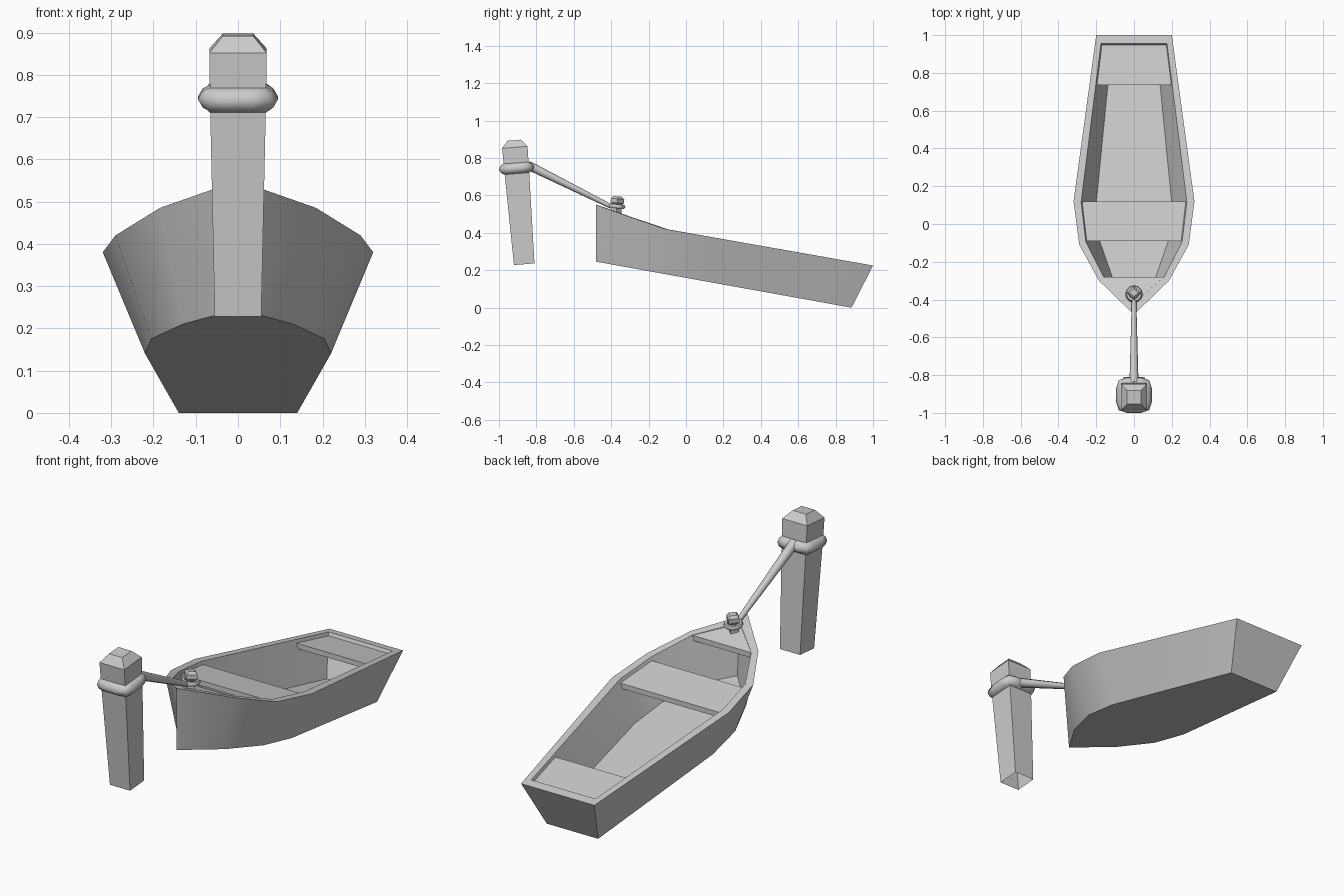
import bpy, bmesh, math
from mathutils import Vector, Matrix

if "Cube" in bpy.data.objects:
    bpy.data.objects.remove(bpy.data.objects["Cube"])


def finish(name, bm, smooth=None, matrix=None):
    if matrix:
        bm.transform(matrix)
    bmesh.ops.recalc_face_normals(bm, faces=bm.faces)
    me = bpy.data.meshes.new(name)
    bm.to_mesh(me)
    bm.free()
    ob = bpy.data.objects.new(name, me)
    bpy.context.collection.objects.link(ob)
    if smooth:
        bpy.ops.object.select_all(action='DESELECT')
        ob.select_set(True)
        bpy.context.view_layer.objects.active = ob
        bpy.ops.object.shade_smooth_by_angle(angle=math.radians(smooth))
    return ob


def loft(name, loops, cap_start=True, cap_end=True, closed=False, smooth=None, matrix=None):
    bm = bmesh.new()
    rings = [[bm.verts.new(p) for p in loop] for loop in loops]
    pairs = list(zip(rings, rings[1:]))
    if closed:
        pairs.append((rings[-1], rings[0]))
    for a, b in pairs:
        for i in range(len(a)):
            j = (i + 1) % len(a)
            bm.faces.new((a[i], a[j], b[j], b[i]))
    if cap_start and not closed:
        bm.faces.new(rings[0])
    if cap_end and not closed:
        bm.faces.new(rings[-1])
    return finish(name, bm, smooth, matrix)


def mirror_loop(half):
    """Full outline from bow point and starboard stations."""
    return half + [(-x, y, z) for x, y, z in reversed(half) if x > 0]


def ngon(r, z, n, turn=0.0):
    return [(r * math.cos(turn + 2 * math.pi * i / n),
             r * math.sin(turn + 2 * math.pi * i / n), z) for i in range(n)]


def keel_z(y):
    return 0.159 - 0.18 * y


def rim_z(y):
    return 0.401 - 0.177 * y


# Hull: outer bottom, outer rim, inner rim, floor
bottom = [(0, -.48), (.13, -.285), (.205, -.09), (.22, .105), (.14, .885)]
floor = [(0, -.40), (.115, -.28), (.185, -.08), (.2, .11), (.125, .87)]
outer = [(0, -.48, .55), (.185, -.30, .485), (.29, -.11, .42), (.32, .12, .38), (.2, 1, .225)]
inner = [(0, -.42, .53), (.16, -.28, .48), (.255, -.095, .418), (.28, .115, .381), (.175, .955, .233)]
loft("hull", [mirror_loop(h) for h in (
    [(x, y, keel_z(y)) for x, y in bottom], outer, inner,
    [(x, y, keel_z(y) + .045) for x, y in floor])], smooth=30)


# Seats and bow deck: slabs following the sloping rim
def slab(name, top, thick):
    loft(name, [mirror_loop(top), mirror_loop([(x, y, z - thick) for x, y, z in top])])


for name, ends in (("middle_seat", ((.253, -.09), (.279, .12))),
                   ("stern_seat", ((.2, .735), (.175, .955)))):
    slab(name, [(x, y, rim_z(y) - .015) for x, y in ends], .025)
slab("bow_deck", [(0, -.43, .53), (.162, -.28, .478)], .025)

# Bow cleat with rope loop
cleat = Matrix.Translation((0, -.375, .49)) @ Matrix.Rotation(-.1, 4, 'X')
loft("bow_cleat", [ngon(r, z, 4) for r, z in
                   ((.028, 0), (.026, .06), (.036, .07), (.036, .092), (.022, .105))], matrix=cleat)
loops = []
for i in range(12):
    a = 2 * math.pi * i / 12
    loops.append([((.034 + x) * math.cos(a), (.034 + x) * math.sin(a), y + .052)
                  for x, y, _ in ngon(.012, 0, 6)])
loft("cleat_rope_loop", loops, closed=True, smooth=60, matrix=cleat)

# Leaning mooring post, open at the bottom
lean = Matrix.Translation((0, -.865, .232)) @ Matrix.Rotation(.08, 4, 'X')
loft("mooring_post", [ngon(h * math.sqrt(2), z, 4, math.pi / 4) for h, z in
                      ((.055, 0), (.066, .5), (.068, .627), (.036, .665))],
     cap_start=False, matrix=lean)

# Rope collar around the post: rounded square with a bulging section
corner = [(.095, .035), (.08, .08), (.035, .095)]
outline = [Matrix.Rotation(k * math.pi / 2, 2) @ Vector(p) for k in range(4) for p in corner]
square = [Matrix.Rotation(k * math.pi / 2, 2) @ Vector(p) for k in range(4)
          for p in ((.066, .035), (.067, .067), (.035, .066))]
mix = lambda t, z: [(*s.lerp(o, t), z) for s, o in zip(square, outline)]
loft("post_rope_collar", [mix(t, z) for t, z in
                          ((0, .486), (.6, .495), (1, .515), (.6, .535), (0, .544))],
     smooth=60, matrix=lean)

# Tapered rope from post to cleat
a, b = Vector((0, -.845, .762)), Vector((0, -.40, .54))
aim = Matrix.Translation(a) @ (b - a).to_track_quat('Z', 'Y').to_matrix().to_4x4()
loft("mooring_rope", [ngon(.024, 0, 8), ngon(.012, (b - a).length, 8)], smooth=60, matrix=aim)
